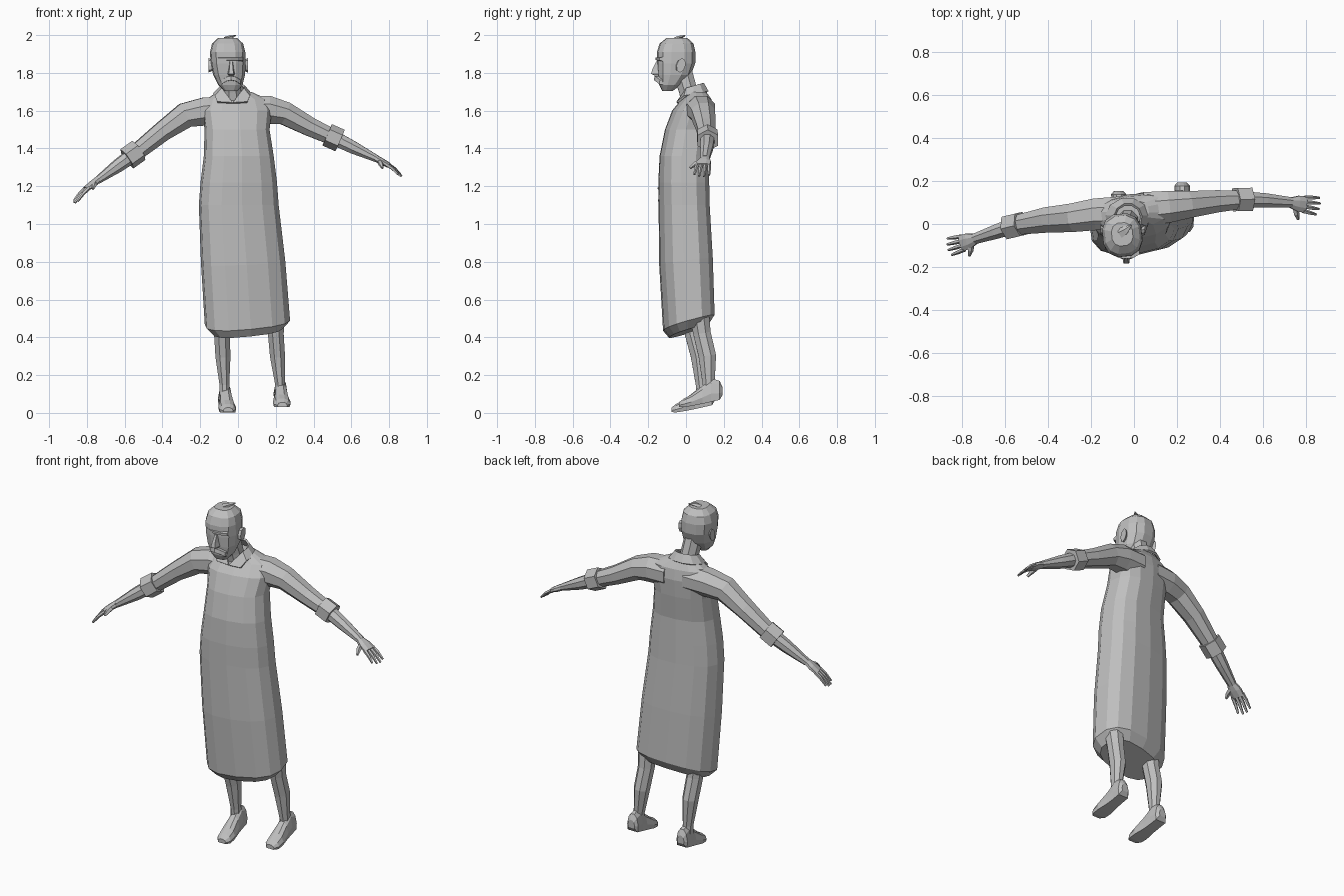
import bpy, bmesh
from math import sin, cos, pi, radians
from mathutils import Vector, Matrix

grey = bpy.data.materials.new("plain grey")
grey.diffuse_color = (0.52, 0.52, 0.52, 1)


def make(name, rings, closed=True, caps=True):
    """Skin a list of rings (lists of points) into a flat-shaded mesh."""
    bm = bmesh.new()
    vs = [[bm.verts.new(p) for p in r] for r in rings]
    n = len(vs[0])
    for a, b in zip(vs, vs[1:]):
        for i in range(n if closed else n - 1):
            j = (i + 1) % n
            bm.faces.new((a[i], a[j], b[j], b[i]))
    if caps:
        bm.faces.new(vs[0][::-1])
        bm.faces.new(vs[-1])
    bmesh.ops.recalc_face_normals(bm, faces=bm.faces)
    me = bpy.data.meshes.new(name)
    bm.to_mesh(me)
    bm.free()
    me.materials.append(grey)
    ob = bpy.data.objects.new(name, me)
    bpy.context.collection.objects.link(ob)
    return ob


def power(v, e):
    return abs(v) ** e * (1 if v >= 0 else -1)


def stack(name, levels, n, rot, e=0.8, tilt=lambda x, y, z: 0):
    """Loft of rounded-box rings; each level is (z, cx, cy, hx, hy)."""
    rings = []
    for z, cx, cy, hx, hy in levels:
        ring = []
        for i in range(n):
            t = 2 * pi * (i + 0.5) / n
            x, y = hx * power(cos(t), e), hy * power(sin(t), e)
            x, y = cx + x * cos(rot) - y * sin(rot), cy + x * sin(rot) + y * cos(rot)
            ring.append((x, y, z + tilt(x, y, z)))
        rings.append(ring)
    return make(name, rings)


def tube(name, pts, n=8):
    """Tube along (x, y, z, horizontal radius, other radius) points."""
    ps = [Vector(p[:3]) for p in pts]
    rings = []
    for i, p in enumerate(ps):
        d = (ps[min(i + 1, len(ps) - 1)] - ps[max(i - 1, 0)]).normalized()
        up = Vector((0, 1, 0)) if abs(d.z) > 0.9 else Vector((0, 0, 1))
        u = d.cross(up).normalized()
        v = u.cross(d)
        a, b = pts[i][3:]
        rings.append([p + u * a * cos(2 * pi * (k + .5) / n) + v * b * sin(2 * pi * (k + .5) / n)
                      for k in range(n)])
    return make(name, rings)


# Long robe, hem sloping up towards the back
def hem_tilt(x, y, z):
    return (0.28 * y + 0.06 * x) * max(0, (1.1 - z) / 0.65)


stack("robe", [(0.425, .05, .015, .185, .10), (0.47, .05, .015, .227, .132),
               (0.80, .027, .0, .224, .138), (1.10, .004, -.01, .212, .132),
               (1.22, .004, -.012, .203, .132), (1.36, .004, -.01, .185, .128),
               (1.50, -.005, .012, .172, .122), (1.60, -.005, .035, .185, .105),
               (1.66, -.005, .055, .165, .075), (1.70, -.02, .055, .09, .05)],
      14, radians(8), tilt=hem_tilt)

# Arms: sleeve, rolled cuff, forearm
arms = {
    "left": [[(-.06, .05, 1.60, .085, .08), (-.18, .045, 1.595, .08, .08),
              (-.28, .03, 1.575, .072, .072), (-.40, .02, 1.49, .064, .056),
              (-.55, -.005, 1.37, .048, .046)],
             [(-.525, 0, 1.39, .062, .062), (-.588, -.015, 1.345, .062, .062)],
             [(-.55, -.005, 1.37, .042, .042), (-.64, -.035, 1.305, .036, .036),
              (-.745, -.07, 1.23, .026, .02)]],
    "right": [[(.05, .07, 1.605, .085, .08), (.16, .08, 1.605, .08, .08),
               (.25, .09, 1.585, .068, .066), (.38, .105, 1.515, .056, .054),
               (.50, .113, 1.46, .046, .046)],
              [(.472, .113, 1.472, .062, .062), (.54, .115, 1.442, .062, .062)],
              [(.50, .114, 1.46, .042, .042), (.61, .11, 1.405, .036, .036),
               (.735, .10, 1.345, .026, .02)]],
}
for side, (sleeve, cuff, forearm) in arms.items():
    tube(side + "_sleeve", sleeve)
    tube(side + "_cuff", cuff, 6)
    tube(side + "_forearm", forearm)


# Hands: flat palm, four fingers and a thumb
def hand(side, wrist, knuckle, tip, thumb):
    w, k, t, th = map(Vector, (wrist, knuckle, tip, thumb))
    mid = (w + k) / 2
    tube(side + "_palm", [(*w, .026, .019), (*mid, .040, .018), (*(k), .041, .014)])
    d = (k - w).normalized()
    across = d.cross(Vector((0, 0, 1))).normalized()
    for i, length in enumerate((.88, 1, .97, .82)):
        s = (i - 1.5) * .021
        a = k - d * .01 + across * s
        c = k + (t - k) * length + across * s * 1.25
        b = (a + c) / 2 + Vector((0, 0, .006))
        tube(f"{side}_finger_{i + 1}", [(*a, .011, .011), (*b, .010, .009), (*c, .006, .006)], 5)
    root = w + d * .02
    tube(side + "_thumb", [(*root, .016, .015), (*((root + th) / 2 + Vector((0, -.012, 0))), .014, .013),
                           (*th, .007, .007)], 5)


hand("left", (-.74, -.07, 1.235), (-.805, -.09, 1.185), (-.868, -.108, 1.112), (-.768, -.148, 1.185))
hand("right", (.73, .10, 1.347), (.80, .09, 1.31), (.865, .082, 1.252), (.765, .022, 1.297))

# Legs, then feet lofted from heel to toe: (y, bottom, top, half width)
foot = [(.105, .02, .065, .022), (.09, .0, .10, .036), (.045, .0, .125, .036),
        (.0, .0, .095, .038), (-.06, .0, .06, .047), (-.10, .0, .045, .044), (-.125, .004, .028, .026)]
legs = {"left": (-.085, -.072, .04, .088, -.052, .028, 0),
        "right": (.20, .223, .085, .125, .235, .068, .028)}
for side, (kx, ax, ky, ay, toe_x, foot_y, lift) in legs.items():
    tube(side + "_leg", [(kx, ky - .02, .56, .055, .058), (kx, ky, .42, .045, .05),
                         (kx * .6 + ax * .4, (ky + ay) / 2 + .008, .30, .043, .05),
                         (ax, ay - .005, .15, .028, .034), (ax, ay, .07, .030, .036)])
    rings = []
    for y, lo, hi, w in foot:
        s = (.105 - y) / .23
        cx = ax + (toe_x - ax) * s
        rise = lift + .045 * (1 - s) ** 1.3
        rings.append([(cx + px * w, y + foot_y + .02, rise + lo + (hi - lo) * pz)
                      for px, pz in ((-.9, 0), (.9, 0), (1, .35), (.75, .8), (.3, 1),
                                     (-.3, 1), (-.75, .8), (-1, .35))])
    make(side + "_foot", rings)

# Neck and head
tube("neck", [(-.025, .03, 1.63, .055, .055), (-.03, .01, 1.71, .05, .052), (-.04, -.02, 1.81, .05, .055)])
stack("head", [(1.705, -.038, -.098, .036, .028), (1.735, -.04, -.085, .064, .056),
               (1.79, -.047, -.062, .084, .088), (1.85, -.052, -.053, .092, .102),
               (1.91, -.055, -.052, .093, .102), (1.955, -.055, -.05, .082, .09),
               (1.985, -.055, -.048, .05, .055)], 12, radians(6))

# Face: nose, moustache, brow, ears
make("nose", [[(-.036 + sx * w, y, z) for sx, y in ((-1, -.13), (-.6, yf), (.6, yf), (1, -.13))]
              for z, w, yf in ((1.785, .016, -.165), (1.795, .022, -.185),
                               (1.82, .016, -.178), (1.86, .011, -.158))])
make("moustache", [[(x, -.12, z + .012), (x, yf, z + .010), (x, yf - .004, z - .012), (x, -.12, z - .014)]
                   for x, yf, z in ((-.088, -.135, 1.752), (-.062, -.156, 1.768), (-.036, -.166, 1.774),
                                    (-.010, -.157, 1.768), (.014, -.138, 1.752))])
make("brow", [[(x, -.12, 1.885), (x, yf, 1.88), (x, yf, 1.868), (x, -.12, 1.86)]
              for x, yf in ((-.105, -.142), (-.07, -.158), (-.036, -.162), (0, -.157), (.026, -.14))])
for side, s, cx in (("left", -1, -.138), ("right", 1, .034)):
    make(side + "_ear", [[(cx + s * dx, -.032 + yo + r * .024 * cos(t * pi / 4) + .006 * sin(t * pi / 4),
                           1.84 + r * .038 * sin(t * pi / 4)) for t in range(8)]
                         for dx, r, yo in ((-.012, .6, -.008), (.008, .9, 0), (.018, 1, .006))])

# Small tuft of hair
tube("hair_tuft", [(-.065, -.045, 1.978, .026, .014), (-.04, -.03, 1.99, .020, .009),
                   (-.012, -.005, 1.997, .003, .003)], 5)

# Open shirt collar with two points at the front
upper, lower = [], []
for i in range(10):
    t = radians(-58 + 296 * i / 9)
    end = i in (0, 9)
    x, y = cos(t), sin(t)
    upper.append((-.028 + .062 * x, .03 + .062 * y, 1.725 + .02 * y))
    lower.append((-.03 + (.15 if end else .10) * x, .03 + .088 * y, 1.645 if end else 1.683 + .018 * y))
upper[0] = upper[-1] = (-.028, -.045, 1.64)
make("collar", [upper, lower], closed=False, caps=False)
solid = bpy.data.objects["collar"].modifiers.new("thickness", "SOLIDIFY")
solid.thickness = 0.012
solid.offset = 0
